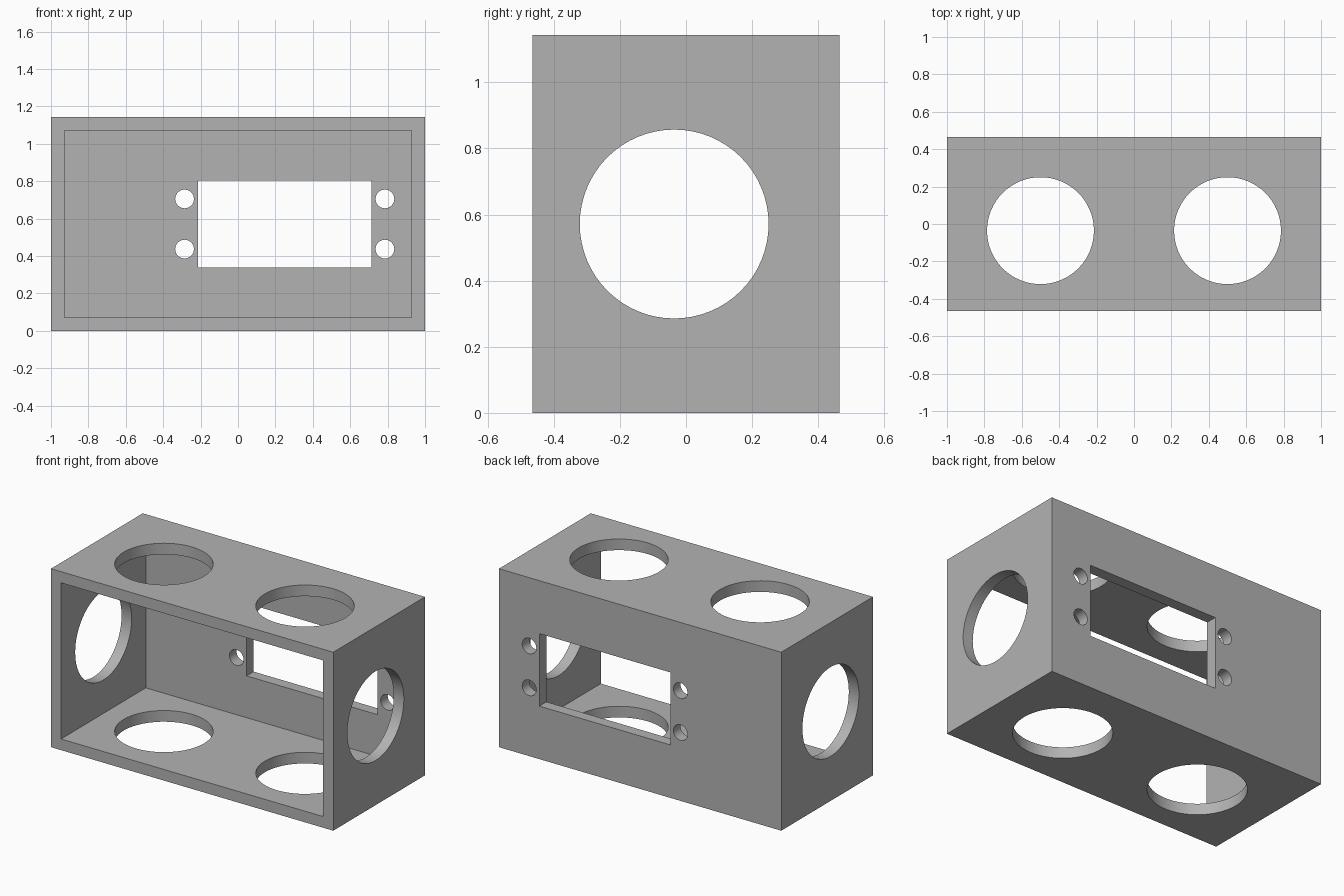
import bpy
import math
from mathutils import Vector

if "Cube" in bpy.data.objects:
    bpy.data.objects.remove(bpy.data.objects["Cube"], do_unlink=True)

U = 1 / 14                      # wall thickness, used as the design unit
W, D, H = 28 * U, 13 * U, 16 * U
MID_Z = H / 2
HOLE_Y = -U / 2                 # middle of the open interior

grey = bpy.data.materials.new("plain grey")
grey.use_nodes = True
grey.diffuse_color = (0.45, 0.45, 0.45, 1)
grey.node_tree.nodes["Principled BSDF"].inputs["Base Color"].default_value = grey.diffuse_color


def box(name, low, high):
    low, high = Vector(low), Vector(high)
    bpy.ops.mesh.primitive_cube_add(size=1, location=(low + high) / 2)
    ob = bpy.context.object
    ob.name = name
    ob.scale = high - low
    bpy.ops.object.transform_apply(location=True, rotation=True, scale=True)
    ob.data.materials.append(grey)
    return ob


def rod(name, radius, length, centre, rotation=(0, 0, 0), sides=64):
    bpy.ops.mesh.primitive_cylinder_add(vertices=sides, radius=radius, depth=length,
                                        location=centre, rotation=rotation)
    ob = bpy.context.object
    ob.name = name
    ob.data.materials.append(grey)
    return ob


def cut(target, cutter):
    cutter.hide_render = True
    mod = target.modifiers.new("cut", 'BOOLEAN')
    mod.operation = 'DIFFERENCE'
    mod.solver = 'EXACT'
    mod.object = cutter
    bpy.context.view_layer.objects.active = target
    bpy.ops.object.modifier_apply(modifier=mod.name)
    bpy.data.objects.remove(cutter, do_unlink=True)


# Housing with an open front
housing = box("housing", (-W / 2, -D / 2, 0), (W / 2, D / 2, H))
cut(housing, box("cavity", (-W / 2 + U, -D, U), (W / 2 - U, D / 2 - U, H - U)))

# Large round holes through the side walls, and two through top and bottom
cut(housing, rod("side_hole", 4 * U, 3, (0, HOLE_Y, MID_Z), (0, math.pi / 2, 0)))
for x in (-7 * U, 7 * U):
    cut(housing, rod("vertical_hole", 4 * U, 3, (x, HOLE_Y, MID_Z)))

# Rectangular window in the back wall, with four screw holes beside it
cut(housing, box("window", (-3 * U, 0, MID_Z - 3.25 * U), (10 * U, D, MID_Z + 3.25 * U)))
for x in (-4 * U, 11 * U):
    for dz in (-0.134, 0.134):
        cut(housing, rod("screw_hole", 0.05, 0.4, (x, D / 2, MID_Z + dz),
                         (math.pi / 2, 0, 0), 32))

bpy.ops.object.select_all(action='DESELECT')
housing.select_set(True)
bpy.context.view_layer.objects.active = housing
bpy.ops.object.shade_smooth_by_angle(angle=math.radians(30))
